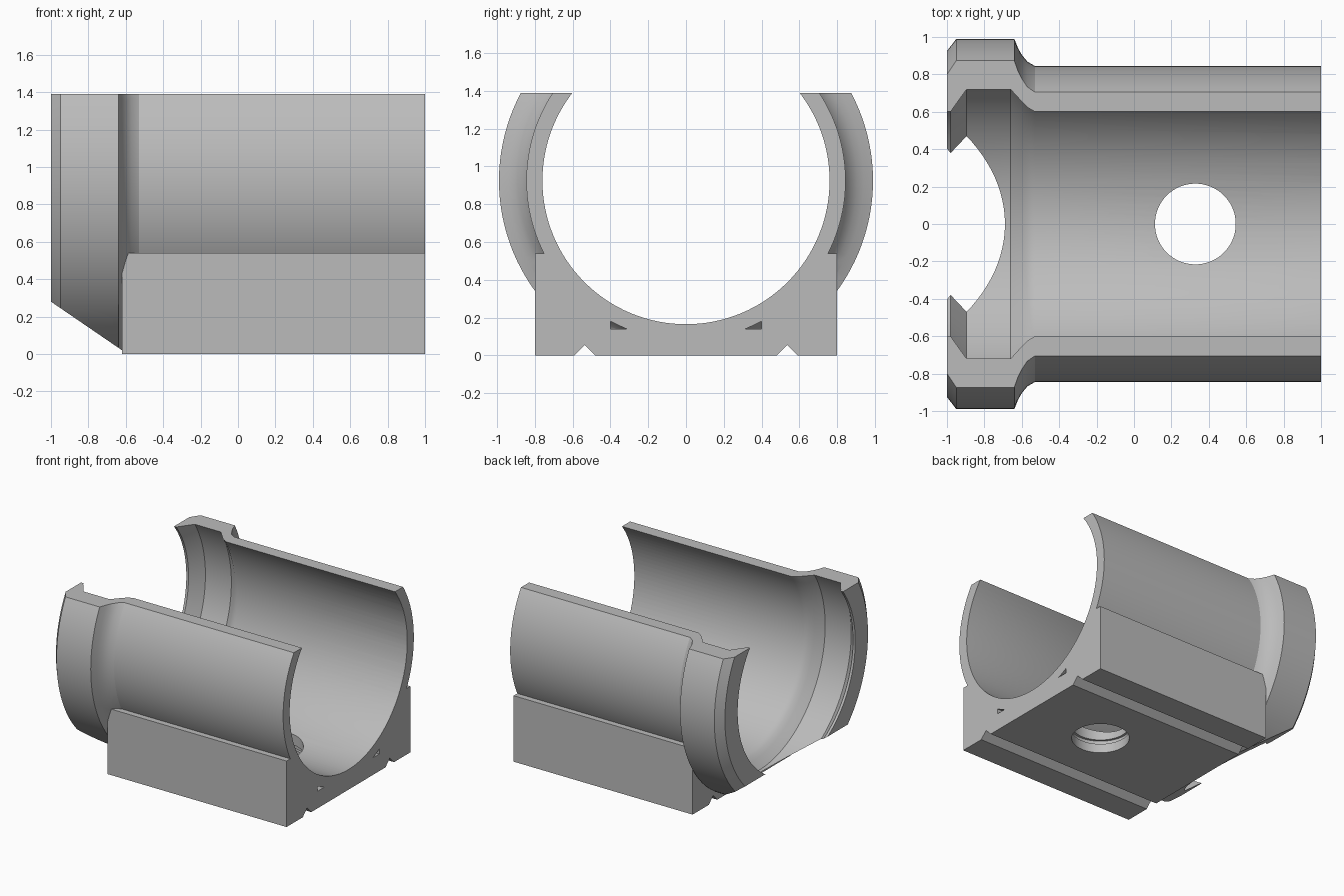
import bpy, bmesh, math

cube = bpy.data.objects.get("Cube")
if cube:
    bpy.data.objects.remove(cube)

AXIS_Z = 0.925

grey = bpy.data.materials.new("plain grey")
grey.use_nodes = True
COLOUR = (0.5, 0.5, 0.5, 1)
grey.diffuse_color = COLOUR
grey.node_tree.nodes["Principled BSDF"].inputs["Base Color"].default_value = COLOUR


def finish(bm, name):
    bmesh.ops.remove_doubles(bm, verts=bm.verts, dist=1e-5)
    bmesh.ops.recalc_face_normals(bm, faces=bm.faces)
    mesh = bpy.data.meshes.new(name)
    bm.to_mesh(mesh)
    bm.free()
    obj = bpy.data.objects.new(name, mesh)
    bpy.context.collection.objects.link(obj)
    mesh.materials.append(grey)
    return obj


def revolve(name, profile, steps=128):
    """Solid of revolution about the x-parallel bore axis; profile is (x, radius)."""
    bm = bmesh.new()
    vs = [bm.verts.new((x, 0, AXIS_Z - r)) for x, r in profile]
    edges = [bm.edges.new(pair) for pair in zip(vs, vs[1:])]
    bmesh.ops.spin(bm, geom=vs + edges, cent=(0, 0, AXIS_Z), axis=(1, 0, 0),
                   angle=math.tau, steps=steps, use_merge=True)
    return finish(bm, name)


def prism(name, points, place, depth):
    """Extrude a polygon; place maps (u, v) to a start point, depth is the sweep."""
    bm = bmesh.new()
    face = bm.faces.new([bm.verts.new(place(u, v)) for u, v in points])
    out = bmesh.ops.extrude_face_region(bm, geom=[face])
    moved = [g for g in out["geom"] if isinstance(g, bmesh.types.BMVert)]
    bmesh.ops.translate(bm, verts=moved, vec=depth)
    return finish(bm, name)


def along_x(name, points, x0, x1):
    return prism(name, points, lambda y, z: (x0, y, z), (x1 - x0, 0, 0))


def along_y(name, points):
    return prism(name, points, lambda x, z: (x, -1.2, z), (0, 2.4, 0))


def combine(target, other, operation="DIFFERENCE"):
    mod = target.modifiers.new("combine", "BOOLEAN")
    mod.operation = operation
    mod.solver = "EXACT"
    mod.object = other
    bpy.ops.object.select_all(action="DESELECT")
    bpy.context.view_layer.objects.active = target
    target.select_set(True)
    bpy.ops.object.modifier_apply(modifier=mod.name)
    bpy.data.objects.remove(other)


# Pipe body with a flared socket at the left-hand end
cradle = revolve("pipe_cradle", [
    (-1, 0), (-1, 0.925), (-0.95, 0.99), (-0.64, 0.99), (-0.62, 0.94),
    (-0.6, 0.905), (-0.57, 0.868), (-0.53, 0.845), (1, 0.845), (1, 0)])

# Sloping underside of the socket
combine(cradle, along_y("slope_cutter", [
    (-1.2, 0.417), (-0.152, -0.3), (-1.2, -0.3)]))

# Base block with two V grooves underneath
half = [(0.48, 0), (0.535, 0.055), (0.59, 0), (0.8, 0), (0.8, 0.54)]
base = along_x("base", half + [(-y, z) for y, z in reversed(half)], -0.62, 1)

# Narrow channels between base and pipe
for side in (-1, 1):
    combine(base, along_x("channel_cutter", [
        (side * 0.3, 0.14), (side * 0.4, 0.14), (side * 0.4, 0.25),
        (side * 0.3, 0.25)], -0.7, 1.1))
combine(cradle, base, "UNION")

# Bore, with an undercut lip in the socket
combine(cradle, revolve("bore_cutter", [
    (-1.1, 0), (-1.1, 0.76), (-0.98, 0.76), (-0.895, 0.857), (-0.66, 0.857),
    (-0.6, 0.803), (-0.57, 0.778), (-0.53, 0.76), (1.1, 0.76), (1.1, 0)]))

# Open top
combine(cradle, along_y("top_cutter", [
    (-1.2, 1.39), (1.2, 1.39), (1.2, 2.2), (-1.2, 2.2)]))

# Drain hole with a shallow ring groove
for radius, low, high in ((0.216, -0.2, 0.6), (0.235, 0.075, 0.11)):
    bm = bmesh.new()
    bmesh.ops.create_cone(bm, cap_ends=True, segments=64, radius1=radius,
                          radius2=radius, depth=high - low)
    bmesh.ops.translate(bm, verts=bm.verts, vec=(0.328, 0, (low + high) / 2))
    combine(cradle, finish(bm, "hole_cutter"))

bpy.ops.object.select_all(action="DESELECT")
cradle.select_set(True)
bpy.context.view_layer.objects.active = cradle
bpy.ops.object.shade_smooth_by_angle(angle=math.radians(25))
